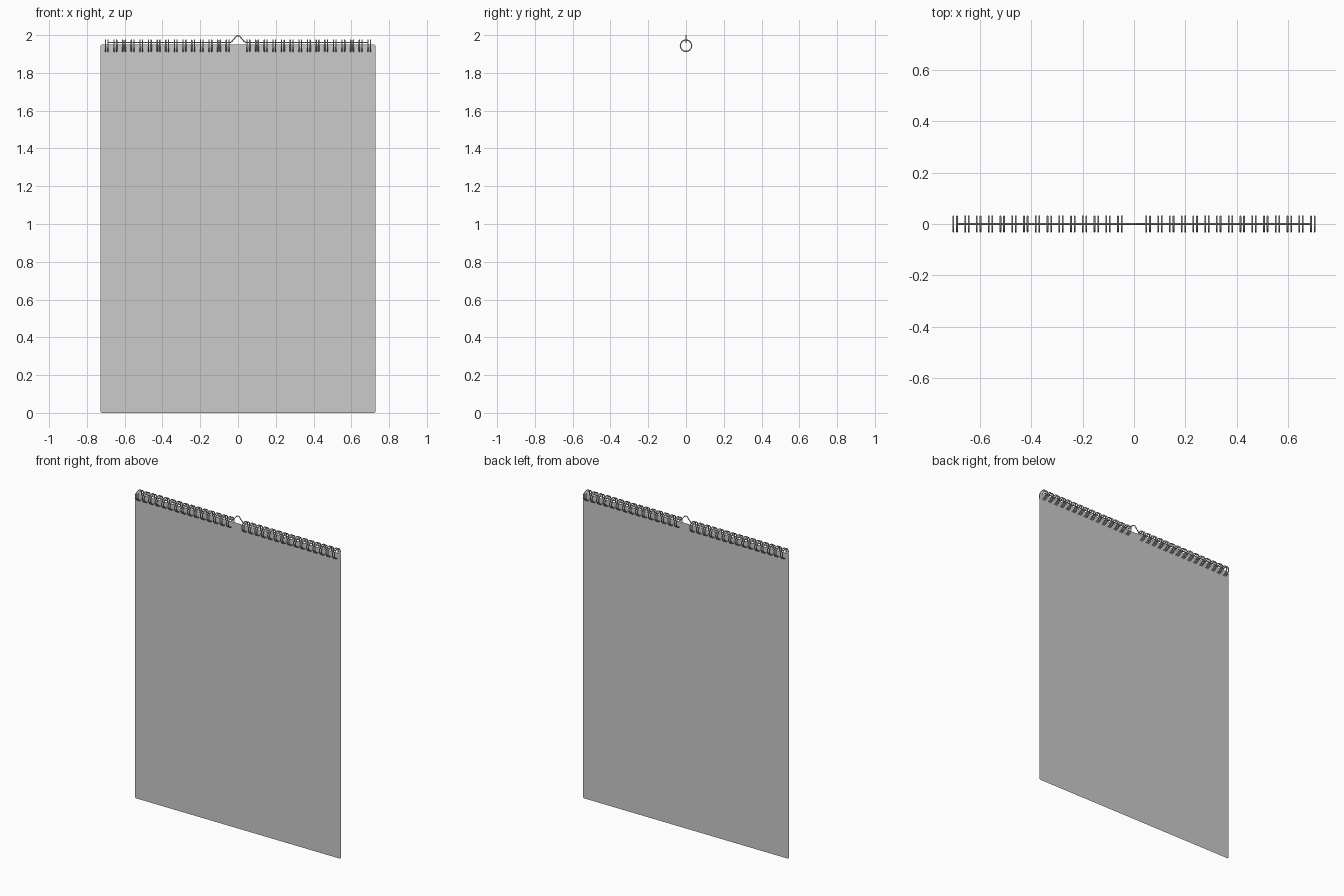
import bpy, bmesh, math
from mathutils import Matrix

if "Cube" in bpy.data.objects:
    bpy.data.objects.remove(bpy.data.objects["Cube"])

RING_Z, RING_R, WIRE = 1.944, 0.030, 0.0032
PITCH = 0.64 / 14
ring_x = [s * (0.055 + i * PITCH) for s in (-1, 1) for i in range(15)]


def curve(name, splines, radius, sides=2):
    # round wire swept along polylines, given as (points, closed)
    cu = bpy.data.curves.new(name, 'CURVE')
    cu.dimensions = '3D'
    cu.bevel_depth = radius
    cu.bevel_resolution = sides
    cu.use_fill_caps = True
    for pts, closed in splines:
        sp = cu.splines.new('POLY')
        sp.points.add(len(pts) - 1)
        for p, co in zip(sp.points, pts):
            p.co = (*co, 1)
        sp.use_cyclic_u = closed
        sp.use_smooth = True
    ob = bpy.data.objects.new(name, cu)
    bpy.context.collection.objects.link(ob)
    return ob


# Flat page with tiny rounded corners
HALF, TOP, C = 0.728, 1.95, 0.01
outline = []
for cx, cz, a0 in ((HALF - C, TOP - C, 0), (-HALF + C, TOP - C, 90),
                   (-HALF + C, C, 180), (HALF - C, C, 270)):
    for k in range(5):
        a = math.radians(a0 + k * 22.5)
        outline.append((cx + C * math.cos(a), 0, cz + C * math.sin(a)))
bm = bmesh.new()
bm.faces.new([bm.verts.new(p) for p in outline])
bmesh.ops.recalc_face_normals(bm, faces=bm.faces)
me = bpy.data.meshes.new("page")
bm.to_mesh(me)
bm.free()
bpy.context.collection.objects.link(bpy.data.objects.new("page", me))

# Paired binding rings along the top edge
rings = []
for x in ring_x:
    for dx in (-0.007, 0.007):
        rings.append(([(x + dx, RING_R * math.cos(t * math.tau / 24),
                        RING_Z + RING_R * math.sin(t * math.tau / 24))
                       for t in range(24)], True))
curve("binding_rings", rings, WIRE)

# Hanger wire threaded through the rings, with a raised hook in the middle
half = [(0.69, 1.96), (0.045, 1.96), (0.038, 1.962), (0.032, 1.967),
        (0.012, 1.991), (0.006, 1.9955)]
path = [(-x, 0, z) for x, z in half] + [(0, 0, 1.997)] + \
       [(x, 0, z) for x, z in reversed(half)]
curve("hanger_wire", [(path, False)], 0.003)
